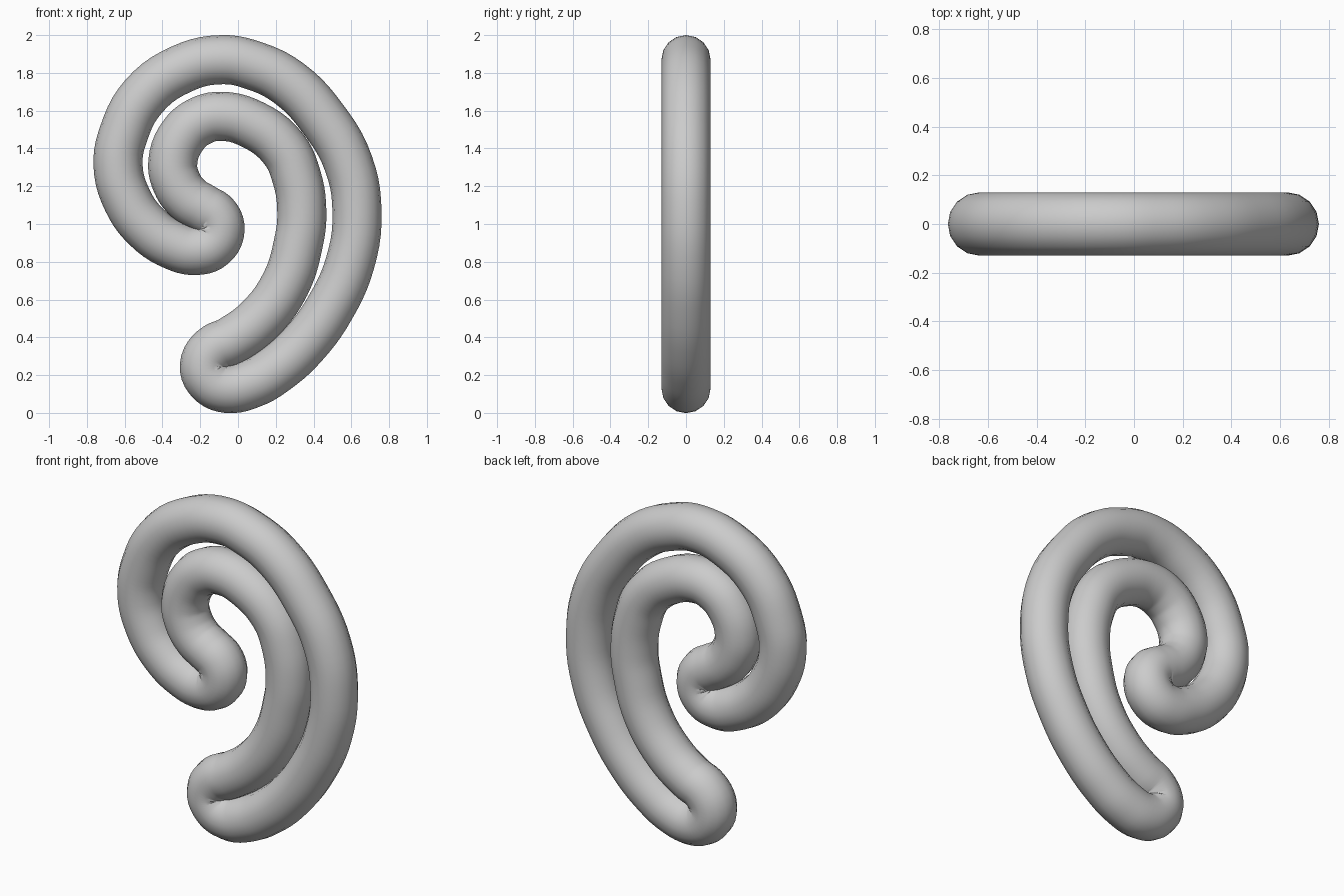
import bpy

cube = bpy.data.objects.get("Cube")
if cube:
    bpy.data.objects.remove(cube, do_unlink=True)

RADIUS = 0.13

# Centre line of the closed tube in the x-z plane
outer_strand = [(-0.06, 0.13), (0.07, 0.155), (0.2, 0.23), (0.345, 0.36), (0.49, 0.56),
                (0.595, 0.8), (0.63, 1.06), (0.585, 1.32), (0.455, 1.55),
                (0.27, 1.745), (0.08, 1.84), (-0.085, 1.87), (-0.3, 1.82),
                (-0.5, 1.675), (-0.605, 1.48), (-0.635, 1.31), (-0.585, 1.125),
                (-0.48, 0.98), (-0.335, 0.885), (-0.22, 0.86)]
upper_tip = [(-0.135, 0.89), (-0.095, 0.97), (-0.12, 1.04)]
inner_strand = [(-0.18, 1.08), (-0.26, 1.13), (-0.325, 1.22), (-0.345, 1.33),
                (-0.29, 1.47), (-0.2, 1.545), (-0.09, 1.57), (0.08, 1.525), (0.24, 1.4),
                (0.31, 1.25), (0.338, 1.06), (0.32, 0.9), (0.25, 0.68),
                (0.11, 0.49), (-0.04, 0.38)]
lower_tip = [(-0.13, 0.335), (-0.178, 0.25), (-0.145, 0.17)]
path = outer_strand + upper_tip + inner_strand + lower_tip

# Round tube swept along the path
curve = bpy.data.curves.new("coiled_tube", "CURVE")
curve.dimensions = "3D"
curve.bevel_depth = RADIUS
curve.bevel_resolution = 6
curve.resolution_u = 5
spline = curve.splines.new("BEZIER")
spline.bezier_points.add(len(path) - 1)
spline.use_cyclic_u = True
for point, (x, z) in zip(spline.bezier_points, path):
    point.co = (x, 0, z)
    point.handle_left_type = point.handle_right_type = "AUTO"

tube = bpy.data.objects.new("coiled_tube", curve)
bpy.context.collection.objects.link(tube)
bpy.ops.object.select_all(action="DESELECT")
tube.select_set(True)
bpy.context.view_layer.objects.active = tube
bpy.ops.object.convert(target="MESH")
tube = bpy.context.object
bpy.ops.object.shade_smooth()

# Plain grey surface
grey = bpy.data.materials.new("light_grey")
grey.use_nodes = True
colour = (0.6, 0.6, 0.6, 1)
grey.diffuse_color = colour
grey.node_tree.nodes["Principled BSDF"].inputs["Base Color"].default_value = colour
tube.data.materials.clear()
tube.data.materials.append(grey)
